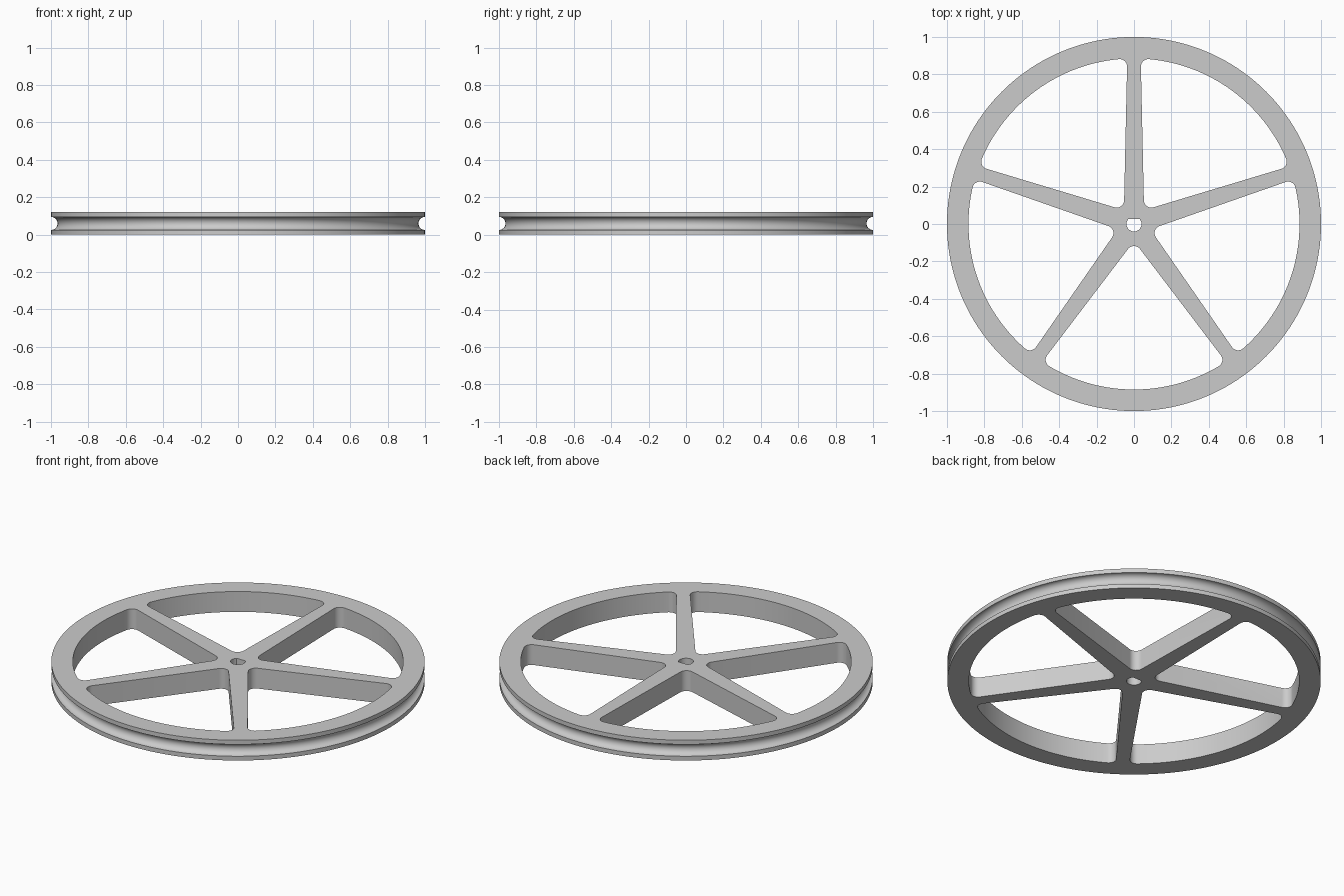
import bpy, bmesh, math
from math import sin, cos, pi

cube = bpy.data.objects.get("Cube")
if cube:
    bpy.data.objects.remove(cube, do_unlink=True)

HEIGHT, RIM_INNER, GROOVE, FILLET, SPOKES = 0.12, 0.885, 0.035, 0.04, 5

grey = bpy.data.materials.new("plain grey")
grey.use_nodes = True
colour = (0.6, 0.6, 0.6, 1)
grey.diffuse_color = colour
grey.node_tree.nodes["Principled BSDF"].inputs["Base Color"].default_value = colour


def arc(cx, cy, r, a0, a1, n):
    return [(cx + r * cos(a0 + (a1 - a0) * i / n),
             cy + r * sin(a0 + (a1 - a0) * i / n)) for i in range(n + 1)]


def make_object(name, bm):
    bmesh.ops.remove_doubles(bm, verts=bm.verts, dist=1e-5)
    bmesh.ops.recalc_face_normals(bm, faces=bm.faces)
    mesh = bpy.data.meshes.new(name)
    bm.to_mesh(mesh)
    bm.free()
    mesh.materials.append(grey)
    obj = bpy.data.objects.new(name, mesh)
    bpy.context.collection.objects.link(obj)
    return obj


def add_prism(bm, outline, turn):
    """Upright prism taller than the wheel, turned about the axle."""
    pts = [(x * cos(turn) - y * sin(turn), x * sin(turn) + y * cos(turn)) for x, y in outline]
    face = bm.faces.new([bm.verts.new((x, y, -0.1)) for x, y in pts])
    out = bmesh.ops.extrude_face_region(bm, geom=[face])
    top = [v for v in out["geom"] if isinstance(v, bmesh.types.BMVert)]
    bmesh.ops.translate(bm, verts=top, vec=(0, 0, HEIGHT + 0.2))


# Solid disc with a half-round groove around its edge
profile = [(0, 0), (1, 0)] + arc(1, HEIGHT / 2, GROOVE, 1.5 * pi, 0.5 * pi, 16) + [(1, HEIGHT), (0, HEIGHT)]
bm = bmesh.new()
verts = [bm.verts.new((x, 0, z)) for x, z in profile]
edges = [bm.edges.new(pair) for pair in zip(verts, verts[1:])]
bmesh.ops.spin(bm, geom=verts + edges, cent=(0, 0, 0), axis=(0, 0, 1),
               angle=2 * pi, steps=160, use_merge=True)
bmesh.ops.remove_doubles(bm, verts=bm.verts, dist=1e-5)
bmesh.ops.dissolve_limit(bm, angle_limit=0.001, verts=bm.verts, edges=bm.edges)
wheel = make_object("pulley_wheel", bm)

# Rounded window between two tapered spokes, pointing along +x
half = pi / SPOKES
hub_width, taper = 0.0555, 0.022
lean = half + math.atan(taper)
apex = hub_width / (sin(half) + taper * cos(half)) + FILLET / sin(lean)
reach = RIM_INNER - FILLET
side = -apex * cos(lean) + math.sqrt(reach ** 2 - (apex * sin(lean)) ** 2)
cx, cy = apex + side * cos(lean), side * sin(lean)
phi, normal = math.atan2(cy, cx), pi / 2 + lean
window = (arc(apex, 0, FILLET, normal, 2 * pi - normal, 10)
          + arc(cx, -cy, FILLET, -normal, -phi, 10)
          + arc(0, 0, RIM_INNER, -phi, phi, 32)[1:-1]
          + arc(cx, cy, FILLET, phi, normal, 10))

# Axle hole with one flat side
flat = math.asin(0.7)
axle_hole = arc(0, 0, 0.04, pi - flat, 2 * pi + flat, 32)

# Cut the windows and the axle hole
bm = bmesh.new()
for i in range(SPOKES):
    add_prism(bm, window, -pi / 2 + i * 2 * half)
add_prism(bm, axle_hole, 0)
cutter = make_object("opening_cutter", bm)
cutter.hide_render = True

cut = wheel.modifiers.new("openings", "BOOLEAN")
cut.operation, cut.solver, cut.object = "DIFFERENCE", "EXACT", cutter
bpy.ops.object.select_all(action="DESELECT")
wheel.select_set(True)
bpy.context.view_layer.objects.active = wheel
bpy.ops.object.modifier_apply(modifier=cut.name)
bpy.data.objects.remove(cutter, do_unlink=True)
bpy.ops.object.shade_smooth_by_angle(angle=math.radians(30))
